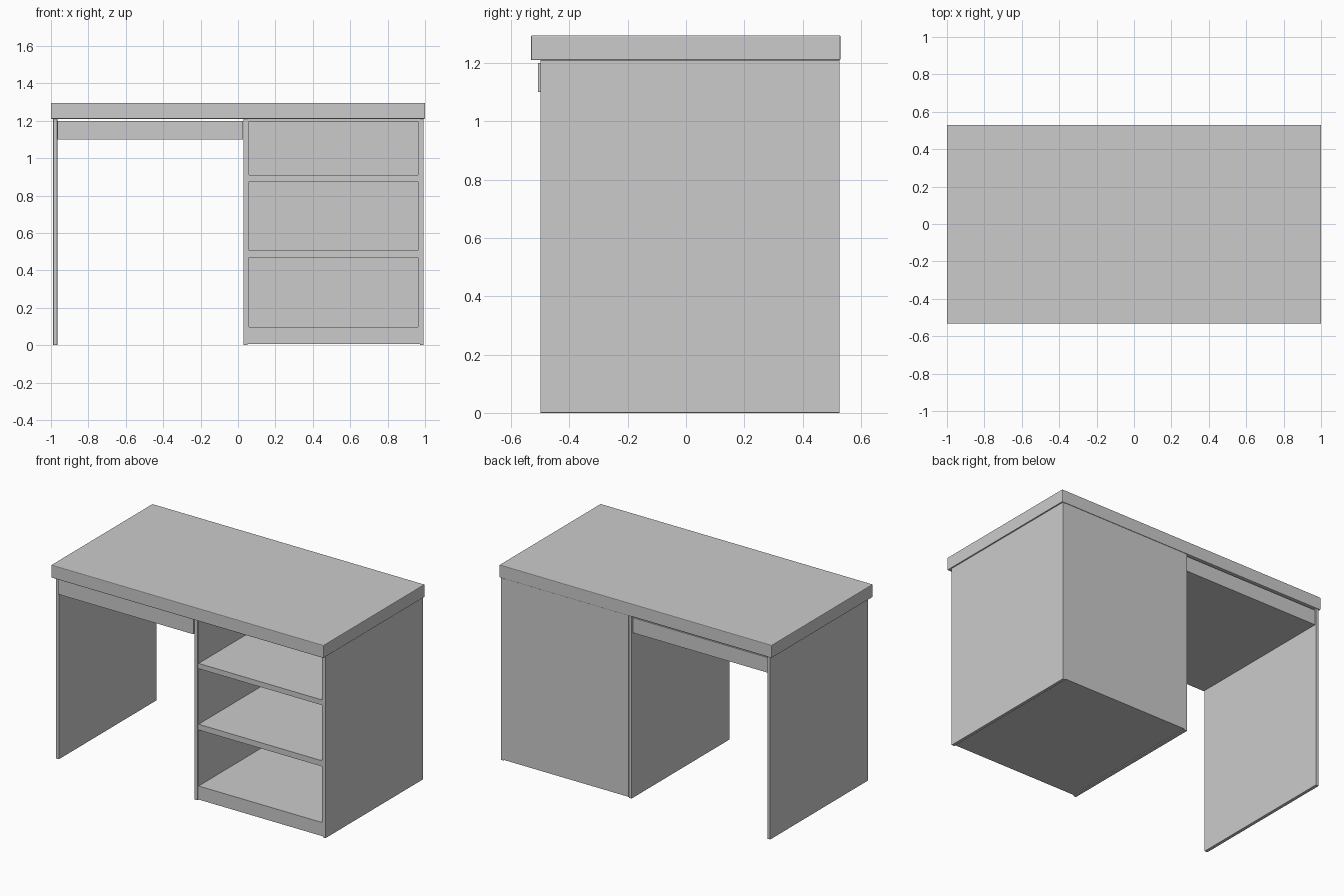
import bpy
import bmesh

old = bpy.data.objects.get("Cube")
if old:
    bpy.data.objects.remove(old, do_unlink=True)

grey = bpy.data.materials.new("plain_grey")
grey.use_nodes = True
grey.diffuse_color = (0.6, 0.6, 0.6, 1)
grey.node_tree.nodes["Principled BSDF"].inputs["Base Color"].default_value = (0.6, 0.6, 0.6, 1)


def box(name, x, y, z, bevel=0.0):
    """Box spanning the given (low, high) ranges, with an optional edge bevel."""
    bm = bmesh.new()
    bmesh.ops.create_cube(bm, size=1)
    for v in bm.verts:
        v.co = [r[0] if c < 0 else r[1] for c, r in zip(v.co, (x, y, z))]
    mesh = bpy.data.meshes.new(name)
    bm.to_mesh(mesh)
    bm.free()
    mesh.materials.append(grey)
    obj = bpy.data.objects.new(name, mesh)
    bpy.context.collection.objects.link(obj)
    if bevel:
        mod = obj.modifiers.new("edge", "BEVEL")
        mod.width = bevel
        mod.segments = 2
    return obj


front, back = -0.5, 0.527
panel_top = 1.21

# Worktop
box("worktop", (-1, 1), (-0.532, 0.53), (panel_top, 1.295), 0.004)

# Upright panels
for name, x in (("right_leg_panel", (-0.988, -0.966)),
                ("cabinet_inner_panel", (0.03, 0.052)),
                ("cabinet_outer_panel", (0.972, 0.993))):
    box(name, x, (front, back), (0, panel_top), 0.002)

# Shallow drawer under the worktop
box("shallow_drawer", (-0.966, 0.027), (-0.508, 0.52), (1.1, 1.2))

# Open cabinet: side liners, back, plinth, shelves and top rail
face = front + 0.004
for name, x in (("liner_right", (0.052, 0.058)), ("liner_left", (0.963, 0.972))):
    box(name, x, (face, back), (0.006, panel_top))
inside = (0.058, 0.963)
box("cabinet_back", inside, (back - 0.02, back), (0.006, panel_top))
for name, z in (("plinth", (0.006, 0.096)),
                ("lower_shelf", (0.468, 0.506)),
                ("upper_shelf", (0.875, 0.91)),
                ("cabinet_top_rail", (1.196, panel_top))):
    box(name, inside, (face, back - 0.02), z)
